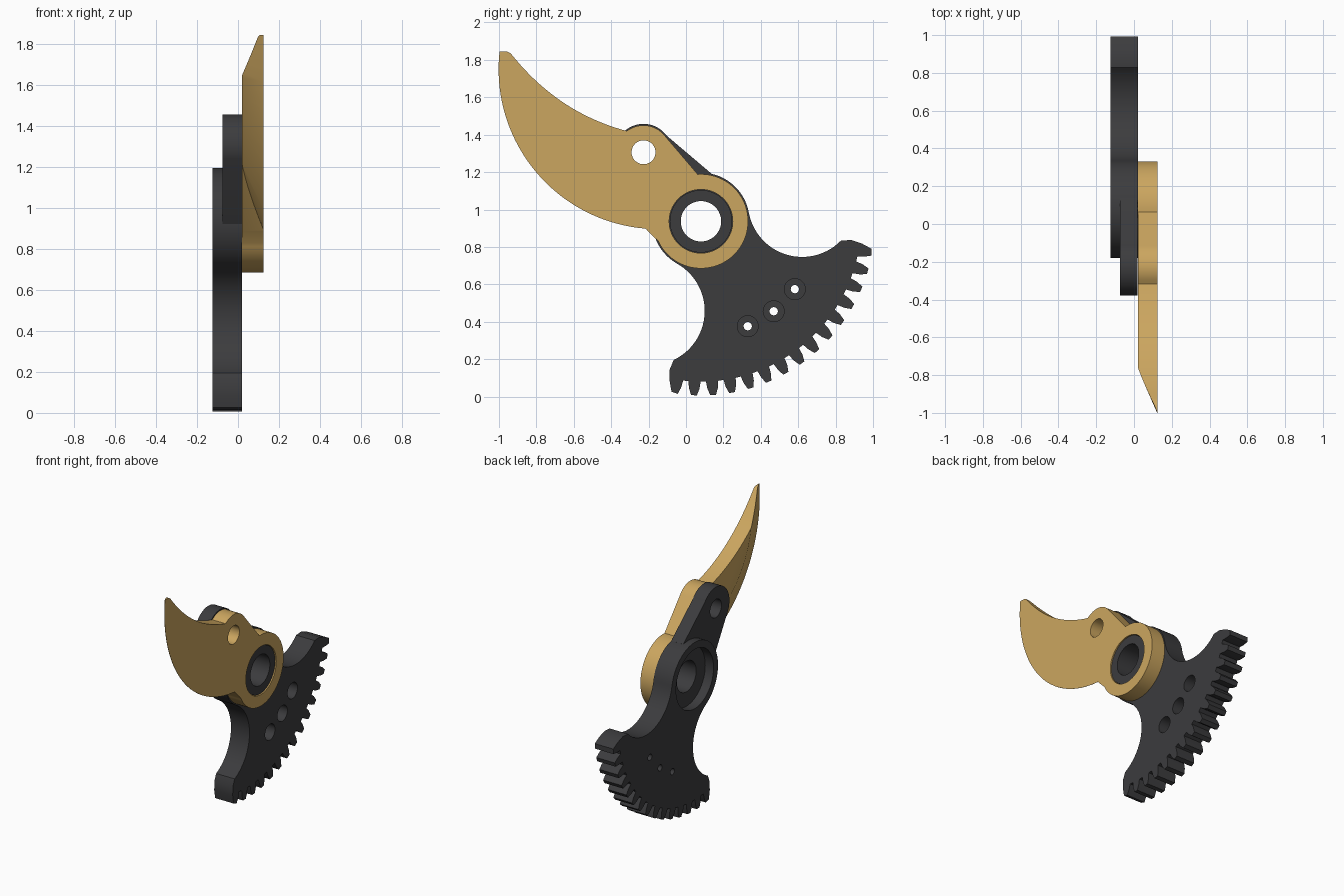
import bpy, bmesh
from math import sin, cos, pi, radians, atan2
from mathutils import Vector

if "Cube" in bpy.data.objects:
    bpy.data.objects.remove(bpy.data.objects["Cube"])

PIVOT, PIN, EDGE_C = (.08, .937), (-.227, 1.306), (-.147, 1.75)


def material(name, rgb):
    m = bpy.data.materials.new(name)
    m.diffuse_color = (*rgb, 1)
    m.use_nodes = True
    m.node_tree.nodes["Principled BSDF"].inputs["Base Color"].default_value = m.diffuse_color
    return m


GOLD = material("gold", (.60, .38, .115))
DARK = material("dark", (.045, .045, .048))


def arc(c, r, a0, a1, n=32):
    """Points in the y-z plane, angles in degrees from +y towards +z."""
    out = []
    for i in range(n + 1):
        a = radians(a0 + (a1 - a0) * i / n)
        out.append((c[0] + r * cos(a), c[1] + r * sin(a)))
    return out


def arc3(a, b, c, n=24):
    """Quadratic curve from a to c passing through b."""
    a, b, c = Vector(a), Vector(b), Vector(c)
    k = 2 * b - (a + c) / 2
    return [tuple(a * (1 - t) ** 2 + k * 2 * t * (1 - t) + c * t * t)
            for t in (i / n for i in range(n + 1))]


def finish(name, bm, mat=None):
    bmesh.ops.recalc_face_normals(bm, faces=bm.faces)
    me = bpy.data.meshes.new(name)
    bm.to_mesh(me)
    bm.free()
    ob = bpy.data.objects.new(name, me)
    bpy.context.collection.objects.link(ob)
    if mat:
        me.materials.append(mat)
    return ob


def prism(name, pts, x0, x1, mat=None):
    bm = bmesh.new()
    f = bm.faces.new([bm.verts.new((x0, y, z)) for y, z in pts])
    ext = bmesh.ops.extrude_face_region(bm, geom=[f])
    for v in ext["geom"]:
        if isinstance(v, bmesh.types.BMVert):
            v.co.x = x1
    return finish(name, bm, mat)


def disc(c, r, x0, x1, n=64):
    return prism("cutter", arc(c, r, 0, 360, n)[:-1], x0, x1)


def cut(ob, *cutters):
    for c in cutters:
        m = ob.modifiers.new("cut", "BOOLEAN")
        m.operation, m.solver, m.object = "DIFFERENCE", "EXACT", c
    dg = bpy.context.evaluated_depsgraph_get()
    dg.update()
    me = bpy.data.meshes.new_from_object(ob.evaluated_get(dg))
    ob.modifiers.clear()
    ob.data = me
    for c in cutters:
        bpy.data.objects.remove(c)


# Toothed sector: polar profile around the pivot, mirrored about its axis
AXIS, PITCH, TEETH = 35.5, 6.3, 15


def polar(r, a):
    a = radians(a - 90 + AXIS)
    return (PIVOT[0] + r * cos(a), PIVOT[1] + r * sin(a))


side = 64.9                                   # angle of the side scallops from the axis
scallop = polar(.55, side)
end = polar(.757, 46.6)
a0 = side - 90 + AXIS + 180
a1 = math_end = atan2(end[1] - scallop[1], end[0] - scallop[0]) * 180 / pi
while a1 < a0:
    a1 += 360
half = [(Vector(p) - Vector(PIVOT)) for p in arc(scallop, .29, a0, a1, 28)]
half = [(v.length, atan2(v.y, v.x) * 180 / pi + 90 - AXIS) for v in half]
half += [(.81, 47.4), (.87, 46.6), (.925, 45.3)]

teeth = []
for i in range(TEETH):
    a = (TEETH - 1) / 2 * PITCH - i * PITCH
    teeth += [(.857, a + 2.2), (.895, a + 1.8), (.931, a + .95),
              (.931, a - .95), (.895, a - 1.8), (.857, a - 2.2)]
teeth = teeth[3:-3]                           # end teeth run into the sector sides
hub = [(.26, -side - (360 - 2 * side) * i / 48) for i in range(1, 48)]
profile = half + teeth + [(r, -a) for r, a in reversed(half)] + hub
sector = prism("toothed_sector", [polar(r, a) for r, a in profile], -.125, .02, DARK)
cutters = [disc(PIVOT, .21, -.3, -.06), disc(PIVOT, .108, -.3, .3)]
for c in ((.33, .376), (.469, .456), (.582, .574)):
    cutters += [disc(c, .022, -.3, .3, 32), disc(c, .056, -.06, .3, 32)]
cut(sector, *cutters)

# Link arm behind the blade, its root buried in the hub rim
arm = prism("link_arm", arc(PIN, .152, 36, 205) + [(-.178, .92), (.08, .937), (.137, 1.191)],
            -.075, .0195, DARK)
cut(arm, disc(PIVOT, .24, -.3, .3), disc(PIN, .064, -.3, .3, 40))

# Pivot collar
collar = prism("pivot_collar", arc(PIVOT, .167, 0, 360, 64)[:-1], -.03, .118, DARK)
cut(collar, disc(PIVOT, .108, -.3, .3))

# Blade body
outline = arc3((-.318, 1.42), (-.65, 1.568), (-.925, 1.82))
outline += [(-.94, 1.837), (-.958, 1.845)]
outline += arc(EDGE_C, .855, 173.6, 265.3, 48)
outline += arc(PIVOT, .252, 205, 454, 56)
outline += arc(PIN, .144, 39, 128, 16)[:-1]
blade = prism("blade", outline, .02, .125, GOLD)

# Conical cutter for the sharpened edge, stopped by a flat wall near the hub
bm = bmesh.new()
rings = []
for i in range(49):
    a = radians(150 + 130 * i / 48)
    rings.append([bm.verts.new((x, EDGE_C[0] + r * cos(a), EDGE_C[1] + r * sin(a)))
                  for r, x in ((.60, -.05), (.60, .0112), (.90, .1432), (.90, -.05))])
for p, q in zip(rings, rings[1:]):
    for j in range(4):
        k = (j + 1) % 4
        bm.faces.new((p[j], p[k], q[k], q[j]))
bm.faces.new(rings[0])
bm.faces.new(rings[-1])
bevel = finish("bevel_cutter", bm)
cut(bevel, prism("stop", [(-.125, .782), (-.50, 1.268), (.2, 1.3), (.2, .75)], -.2, .3))
cut(blade, bevel, disc(PIVOT, .17, -.3, .3), disc(PIN, .064, -.3, .3, 40))

# Smooth curved walls, keep corners crisp
for ob in (sector, arm, collar, blade):
    bpy.ops.object.select_all(action="DESELECT")
    ob.select_set(True)
    bpy.context.view_layer.objects.active = ob
    bpy.ops.object.shade_smooth_by_angle(angle=radians(25))
